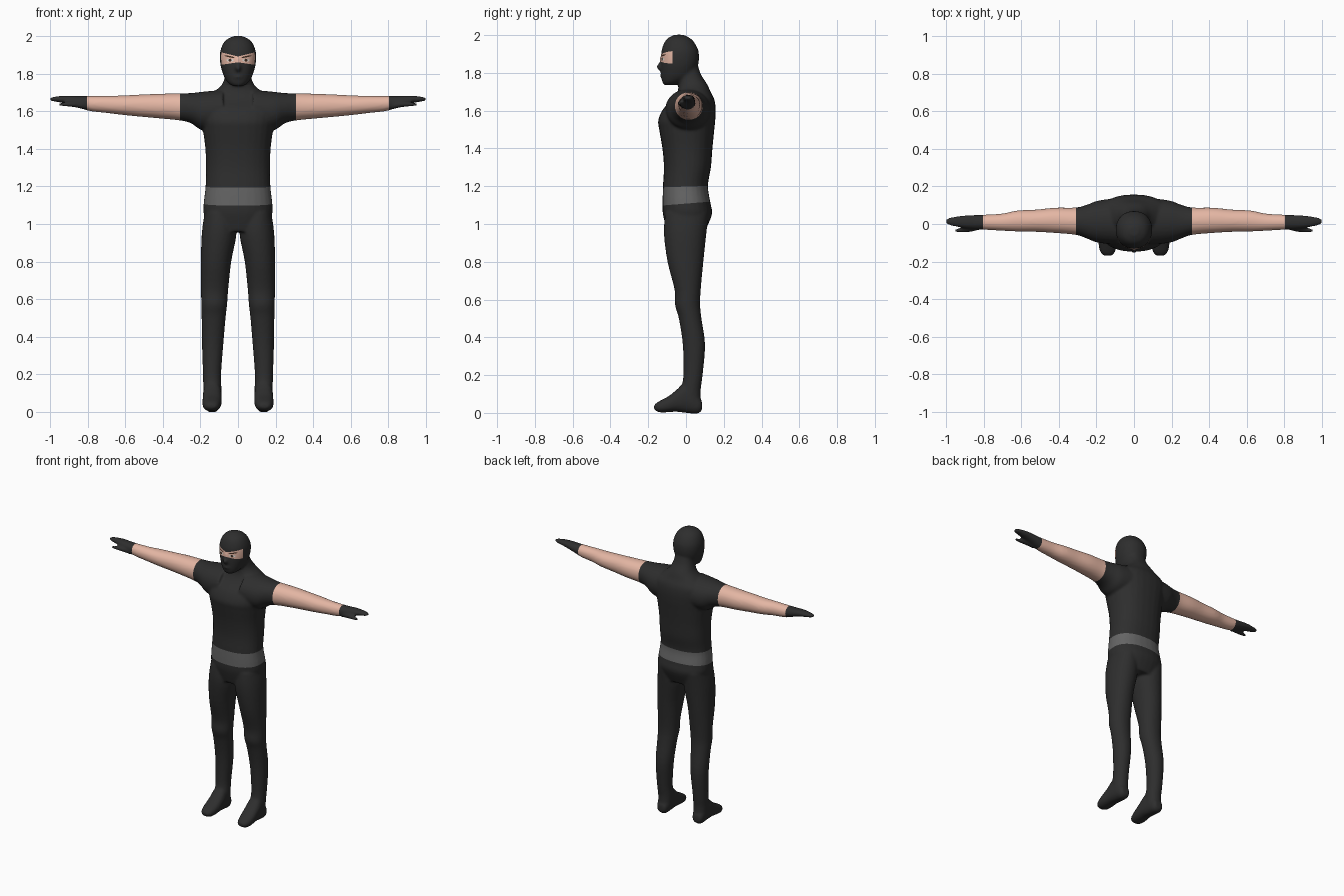
import bpy, bmesh, math
from mathutils import Vector, Matrix
from mathutils.bvhtree import BVHTree

if "Cube" in bpy.data.objects:
    bpy.data.objects.remove(bpy.data.objects["Cube"])


def material(name, rgb):
    m = bpy.data.materials.new(name)
    m.diffuse_color = (*rgb, 1)
    m.use_nodes = True
    m.node_tree.nodes["Principled BSDF"].inputs["Base Color"].default_value = m.diffuse_color
    return m


BLACK = material("black cloth", (0.027, 0.027, 0.027))
GREY = material("grey belt", (0.13, 0.13, 0.13))
SKIN = material("skin", (0.78, 0.47, 0.37))
WHITE = material("eye white", (0.75, 0.72, 0.68))
BROWN = material("dark brown", (0.05, 0.025, 0.015))

AXES = {'z': (2, 0, 1), 'x': (0, 1, 2), 'y': (1, 0, 2)}


def smooth_sections(sec, steps=4):
    """Catmull-Rom interpolation between the given sections."""
    out = []
    for i in range(len(sec) - 1):
        p0, p1, p2, p3 = (sec[max(0, min(len(sec) - 1, i + k))] for k in (-1, 0, 1, 2))
        for s in range(steps):
            t = s / steps
            out.append([0.5 * (2 * b + (c - a) * t + (2 * a - 5 * b + 4 * c - d) * t * t
                               + (3 * b - a - 3 * c + d) * t ** 3)
                        for a, b, c, d in zip(p0, p1, p2, p3)])
    return out + [list(sec[-1])]


def loft(bm, axis, sections, power=2.0, mirror=False, n=28):
    """Closed tube of oval rings; a section is (position, a0, a1, b0, b1)."""
    it, ia, ib = AXES[axis]
    for sx in ((1, -1) if mirror else (1,)):
        rings = []
        for t, a0, a1, b0, b1 in smooth_sections(sections):
            ring = []
            for k in range(n):
                c, s = math.cos(2 * math.pi * k / n), math.sin(2 * math.pi * k / n)
                p = [0, 0, 0]
                p[it] = t
                p[ia] = (a0 + a1) / 2 + (a1 - a0) / 2 * math.copysign(abs(c) ** (2 / power), c)
                p[ib] = (b0 + b1) / 2 + (b1 - b0) / 2 * math.copysign(abs(s) ** (2 / power), s)
                p[0] *= sx
                ring.append(bm.verts.new(p))
            rings.append(ring)
        for r, q in zip(rings, rings[1:]):
            for k in range(n):
                bm.faces.new((r[k], r[(k + 1) % n], q[(k + 1) % n], q[k]))
        bm.faces.new(rings[0])
        bm.faces.new(rings[-1])


def blob(bm, centre, size):
    m = Matrix.Translation(centre) @ Matrix.Diagonal((*size, 1))
    bmesh.ops.create_uvsphere(bm, u_segments=16, v_segments=10, radius=1, matrix=m)


bm = bmesh.new()
# torso and neck
loft(bm, 'z', [(0.96, -.15, .15, -.10, .10), (1.05, -.182, .182, -.122, .137),
               (1.11, -.183, .183, -.124, .130), (1.20, -.173, .173, -.122, .116),
               (1.30, -.171, .171, -.117, .132), (1.40, -.174, .174, -.125, .140),
               (1.50, -.187, .187, -.142, .150), (1.55, -.195, .195, -.147, .155),
               (1.61, -.20, .20, -.12, .157), (1.66, -.185, .185, -.07, .150),
               (1.70, -.135, .135, -.045, .130), (1.74, -.088, .088, -.04, .112),
               (1.79, -.068, .068, -.045, .080), (1.85, -.06, .06, -.05, .06)], 2.3)
# head
loft(bm, 'z', [(1.735, -.025, .025, -.115, -.06), (1.75, -.05, .05, -.125, -.02),
               (1.775, -.069, .069, -.130, .03), (1.80, -.08, .08, -.132, .05),
               (1.84, -.092, .092, -.133, .064), (1.88, -.097, .097, -.132, .069),
               (1.92, -.095, .095, -.129, .065), (1.96, -.080, .080, -.115, .045),
               (1.985, -.058, .058, -.095, .02), (2.002, -.022, .022, -.06, -.015)], 2.15)
blob(bm, (0, -.130, 1.832), (.017, .026, .022))
blob(bm, (0, -.128, 1.86), (.011, .013, .035))
blob(bm, (0, -.124, 1.785), (.028, .013, .012))
# arms and hands
loft(bm, 'x', [(0.08, -.11, .14, 1.50, 1.715), (0.19, -.10, .125, 1.50, 1.705),
               (0.25, -.078, .103, 1.537, 1.698), (0.31, -.058, .088, 1.552, 1.697),
               (0.42, -.048, .087, 1.563, 1.694), (0.52, -.042, .077, 1.572, 1.690),
               (0.62, -.040, .072, 1.582, 1.685), (0.70, -.036, .056, 1.592, 1.683),
               (0.79, -.031, .050, 1.602, 1.682), (0.85, -.028, .048, 1.622, 1.682),
               (0.90, -.022, .046, 1.638, 1.684), (0.95, -.014, .040, 1.648, 1.682),
               (0.985, -.006, .034, 1.654, 1.677), (1.004, .004, .024, 1.659, 1.671)], 2.1, True)
loft(bm, 'x', [(0.82, -.03, .01, 1.61, 1.65), (0.87, -.042, -.005, 1.622, 1.654),
               (0.915, -.046, -.018, 1.626, 1.650), (0.955, -.043, -.026, 1.631, 1.646)], 2, True)
# legs
loft(bm, 'z', [(1.06, .02, .178, -.11, .12), (0.95, .008, .193, -.117, .108),
               (0.80, .036, .198, -.098, .092), (0.65, .052, .197, -.060, .078),
               (0.57, .058, .196, -.058, .075), (0.50, .066, .194, -.038, .082),
               (0.36, .078, .192, -.017, .101), (0.20, .090, .187, -.014, .088),
               (0.12, .088, .185, -.025, .078), (0.05, .09, .183, -.02, .080)], 2.1, True)
# feet
loft(bm, 'y', [(.085, .11, .165, .015, .06), (.06, .097, .178, -.004, .10),
               (0, .088, .186, .0, .16), (-.05, .087, .188, .006, .122),
               (-.09, .088, .190, .004, .09), (-.13, .095, .186, .002, .068),
               (-.155, .105, .176, .008, .054), (-.169, .12, .16, .018, .04)], 2.4, True)
bmesh.ops.recalc_face_normals(bm, faces=bm.faces)

# melt the pieces into one smooth figure
mesh = bpy.data.meshes.new("figure")
bm.to_mesh(mesh)
bm.free()
figure = bpy.data.objects.new("figure", mesh)
bpy.context.collection.objects.link(figure)
remesh = figure.modifiers.new("melt", 'REMESH')
remesh.mode, remesh.voxel_size = 'VOXEL', 0.008
relax = figure.modifiers.new("relax", 'SMOOTH')
relax.factor, relax.iterations = 0.5, 5
done = bpy.data.meshes.new_from_object(figure.evaluated_get(bpy.context.evaluated_depsgraph_get()))
bpy.data.objects.remove(figure)

body = bmesh.new()
body.from_mesh(done)
tree = BVHTree.FromBMesh(body)


def cut(co, no, keep):
    """Slice the faces that pass the test along a plane."""
    faces = [f for f in body.faces if keep(f.calc_center_median())]
    geom = {g for f in faces for g in (*f.verts, *f.edges)}
    bmesh.ops.bisect_plane(body, geom=list(geom) + faces, plane_co=co, plane_no=no)


# cut lines for belt, sleeves, gloves and mask opening
BELT_LOW, BELT_TOP = (1.108, .08), (1.198, .03)
for z, slope in (BELT_LOW, BELT_TOP):
    cut((0, 0, z), (0, -slope, 1), lambda c: 1 < c.z < 1.3)
for x in (-.805, -.308, .308, .805):
    cut((x, 0, 0), (1, 0, 0), lambda c: c.z > 1.5)
cut((0, 0, 0), (1, 0, 0), lambda c: c.z > 1.8)
cut((0, -.072, 0), (0, 1, 0), lambda c: c.z > 1.8)
SLIT_TOP, SLIT_LOW = (1.893, .25), (1.862, -.15)
for side in (1, -1):
    for z, slope in (SLIT_TOP, SLIT_LOW):
        cut((0, 0, z), (-slope * side, 0, 1), lambda c: c.z > 1.8 and c.x * side > 0 and c.y < -.06)


def part_of(c):
    x = abs(c.x)
    if c.z > 1.5 and x > .805:
        return "gloves"
    if c.z > 1.5 and x > .308:
        return "arms"
    if c.z > 1.74 and x < .12:
        slit = SLIT_LOW[0] + SLIT_LOW[1] * x < c.z < SLIT_TOP[0] + SLIT_TOP[1] * x
        return "face" if slit and c.y < -.072 else "hood"
    if c.z > BELT_TOP[0] + BELT_TOP[1] * c.y:
        return "shirt"
    return "belt" if c.z > BELT_LOW[0] + BELT_LOW[1] * c.y else "trousers_and_shoes"


def add_object(name, b, mat):
    me = bpy.data.meshes.new(name)
    b.to_mesh(me)
    b.free()
    me.materials.clear()
    me.materials.append(mat)
    me.polygons.foreach_set("use_smooth", [True] * len(me.polygons))
    bpy.context.collection.objects.link(bpy.data.objects.new(name, me))


# split the figure into its clothes and skin
for name, mat in (("hood", BLACK), ("face", SKIN), ("shirt", BLACK), ("arms", SKIN),
                  ("gloves", BLACK), ("belt", GREY), ("trousers_and_shoes", BLACK)):
    b = body.copy()
    rest = [f for f in b.faces if part_of(f.calc_center_median()) != name]
    bmesh.ops.delete(b, geom=rest, context='FACES')
    add_object(name, b, mat)


def decal(name, x, z, rx, rz, mat, lift, tilt=0):
    """Thin oval patch laid onto the face."""
    b = bmesh.new()
    bmesh.ops.create_circle(b, cap_ends=True, cap_tris=True, segments=20, radius=1)
    for v in b.verts:
        px, pz = x + v.co.x * rx, z + v.co.y * rz + tilt * v.co.x * rx
        hit = tree.ray_cast(Vector((px, -1, pz)), Vector((0, 1, 0)))[0]
        v.co = (px, hit.y - lift, pz)
    bmesh.ops.recalc_face_normals(b, faces=b.faces)
    if sum(f.normal.y for f in b.faces) > 0:
        bmesh.ops.reverse_faces(b, faces=b.faces)
    add_object(name, b, mat)


# eyes and eyebrows
for side, label in ((1, "left"), (-1, "right")):
    decal(label + "_eye", side * .042, 1.873, .019, .008, WHITE, .002)
    decal(label + "_iris", side * .042, 1.873, .008, .008, BROWN, .0035)
    decal(label + "_eyebrow", side * .045, 1.892, .026, .004, BROWN, .002, side * .2)
body.free()
